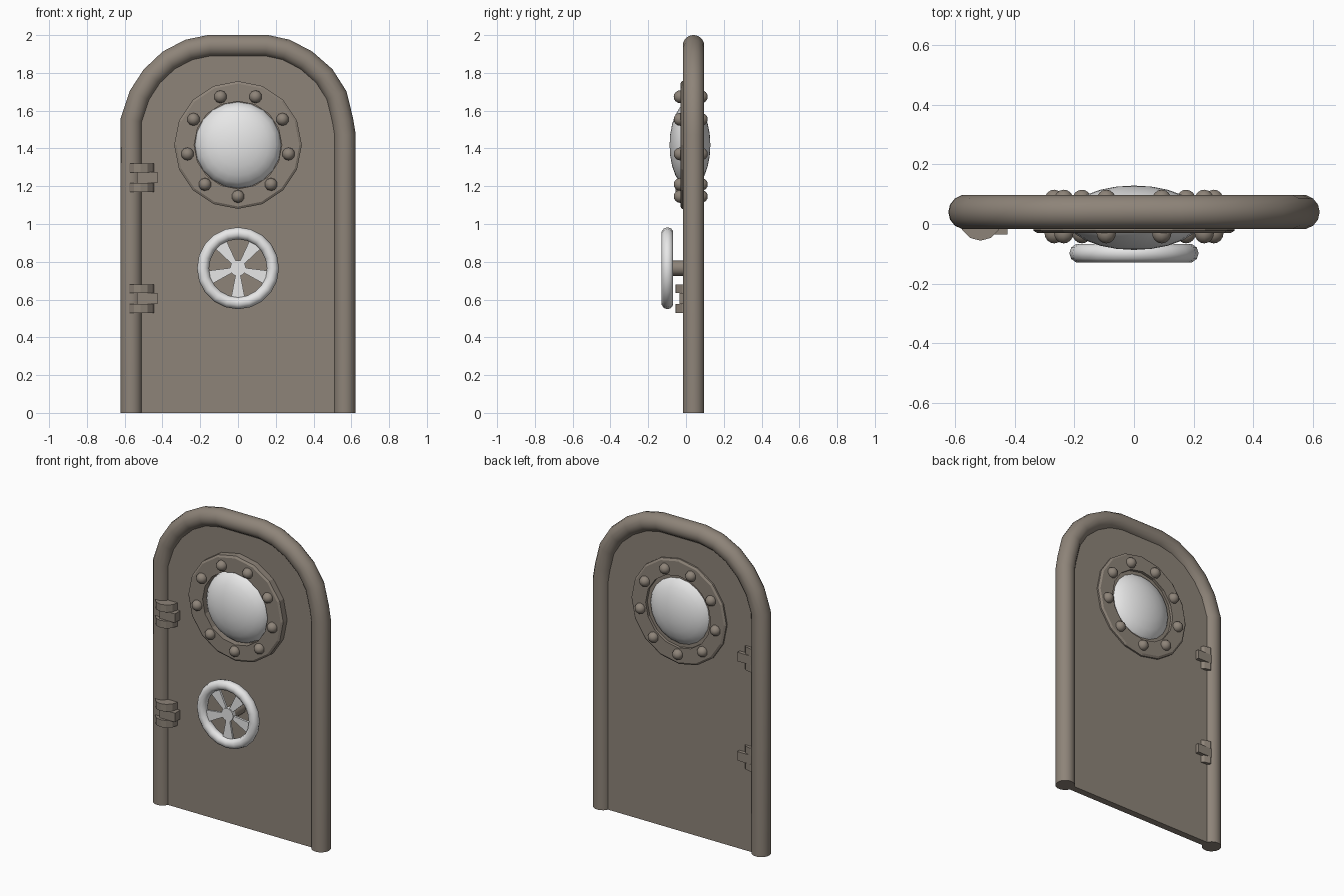
import bpy, bmesh, math
from mathutils import Vector, Matrix

if "Cube" in bpy.data.objects:
    bpy.data.objects.remove(bpy.data.objects["Cube"])


def material(name, rgb):
    m = bpy.data.materials.new(name)
    m.diffuse_color = (*rgb, 1)
    m.use_nodes = True
    m.node_tree.nodes["Principled BSDF"].inputs["Base Color"].default_value = m.diffuse_color
    return m


BROWN = material("weathered_brown_metal", (0.27, 0.23, 0.19))
WHITE = material("pale_white", (0.8, 0.8, 0.8))
ROT = Matrix.Rotation(math.pi / 2, 4, 'X')   # turns the z axis onto -y


def finish(bm, name, mat, angle=None):
    bmesh.ops.recalc_face_normals(bm, faces=bm.faces[:])
    me = bpy.data.meshes.new(name)
    bm.to_mesh(me)
    bm.free()
    me.materials.append(mat)
    ob = bpy.data.objects.new(name, me)
    bpy.context.collection.objects.link(ob)
    if angle:
        bpy.ops.object.select_all(action='DESELECT')
        ob.select_set(True)
        bpy.context.view_layer.objects.active = ob
        bpy.ops.object.shade_smooth_by_angle(angle=math.radians(angle))
    return ob


def lathe(bm, profile, segs, cx, cz):
    """Closed (radius, y) profile turned around the y axis."""
    rings = []
    for i in range(segs):
        a = 2 * math.pi * i / segs
        rings.append([bm.verts.new((cx + r * math.cos(a), y, cz + r * math.sin(a)))
                      for r, y in profile])
    n = len(profile)
    for i in range(segs):
        p, q = rings[i], rings[(i + 1) % segs]
        for j in range(n):
            k = (j + 1) % n
            bm.faces.new((p[j], p[k], q[k], q[j]))


def prism(bm, pts, y0, y1):
    """Front-view outline (x, z) pushed from y0 to y1."""
    a = [bm.verts.new((x, y0, z)) for x, z in pts]
    b = [bm.verts.new((x, y1, z)) for x, z in pts]
    bm.faces.new(a)
    bm.faces.new(b[::-1])
    for i in range(len(pts)):
        j = (i + 1) % len(pts)
        bm.faces.new((a[i], b[i], b[j], a[j]))


# centre line of the arched frame
PATH = [(-0.565, 0), (-0.563, 1.55), (-0.52, 1.68), (-0.455, 1.78), (-0.365, 1.865),
        (-0.26, 1.92), (-0.15, 1.943), (0.15, 1.943), (0.255, 1.92), (0.36, 1.865),
        (0.455, 1.782), (0.52, 1.68), (0.552, 1.55), (0.565, 1.47), (0.565, 0)]
FRAME_Y, TUBE_R = 0.04, 0.058

# arched tube frame
bm = bmesh.new()
pts = [Vector((x, FRAME_Y, z)) for x, z in PATH]
rings = []
for i, p in enumerate(pts):
    d0 = (p - pts[i - 1]).normalized() if i else Vector((0, 0, 1))
    d1 = (pts[i + 1] - p).normalized() if i < len(pts) - 1 else Vector((0, 0, -1))
    t = (d0 + d1).normalized()
    side = Vector((-t.z, 0, t.x)) / max(t.dot(d0), 0.5)
    rings.append([bm.verts.new(p + TUBE_R * (side * math.cos(a) + Vector((0, 1, 0)) * math.sin(a)))
                  for a in [2 * math.pi * k / 14 for k in range(14)]])
for p, q in zip(rings, rings[1:]):
    for k in range(14):
        m = (k + 1) % 14
        bm.faces.new((p[k], p[m], q[m], q[k]))
bm.faces.new(rings[0])
bm.faces.new(rings[-1])
finish(bm, "arched_frame", BROWN, 40)

# door panel
bm = bmesh.new()
prism(bm, PATH, 0.018, 0.062)
finish(bm, "door_panel", BROWN)

# porthole flange, visible on both sides
PZ, PY = 1.418, 0.025
bm = bmesh.new()
lathe(bm, [(0.232, -0.03), (0.325, -0.03), (0.338, -0.022), (0.338, 0.072),
           (0.325, 0.08), (0.232, 0.08)], 16, 0, PZ)
finish(bm, "porthole_flange", BROWN)

# porthole glass
bm = bmesh.new()
bmesh.ops.create_uvsphere(bm, u_segments=20, v_segments=12, radius=1,
                          matrix=Matrix.Translation((0, 0.021, PZ))
                          @ Matrix.Diagonal((0.229, 0.108, 0.229, 1)) @ ROT)
finish(bm, "porthole_glass", WHITE, 60)

# nine bolts front and back
bm = bmesh.new()
for i in range(9):
    a = math.radians(-90 + 40 * i)
    for s in (-1, 1):
        pos = (0.272 * math.cos(a), PY + s * 0.056, PZ + 0.272 * math.sin(a))
        bmesh.ops.create_uvsphere(bm, u_segments=10, v_segments=8, radius=0.034,
                                  matrix=Matrix.Translation(pos) @ ROT)
finish(bm, "porthole_bolts", BROWN, 60)

# wheel rim
WZ, WY = 0.766, -0.098
bm = bmesh.new()
lathe(bm, [(0.185 + 0.032 * math.cos(a), WY + 0.032 * math.sin(a))
           for a in [2 * math.pi * k / 10 for k in range(10)]], 20, 0, WZ)
finish(bm, "wheel_rim", WHITE, 60)

# tapered wheel spokes and hub
bm = bmesh.new()
for i in range(5):
    a = math.radians(-90 + 72 * i)
    c, s = math.cos(a), math.sin(a)
    outline = [(0.03, -0.012), (0.175, -0.04), (0.175, 0.04), (0.03, 0.012)]
    prism(bm, [(r * c - w * s, WZ + r * s + w * c) for r, w in outline], -0.104, -0.09)
bmesh.ops.create_cone(bm, cap_ends=True, segments=12, radius1=0.042, radius2=0.042, depth=0.026,
                      matrix=Matrix.Translation((0, -0.097, WZ)) @ ROT)
finish(bm, "wheel_spokes", WHITE)

# wheel shaft
bm = bmesh.new()
bmesh.ops.create_cone(bm, cap_ends=True, segments=12, radius1=0.041, radius2=0.041, depth=0.11,
                      matrix=Matrix.Translation((0, -0.03, WZ)) @ ROT)
finish(bm, "wheel_shaft", BROWN, 40)

# hinges: two round knuckles with a block between them
for name, z in (("lower_hinge", 0.605), ("upper_hinge", 1.245)):
    bm = bmesh.new()
    for s in (-1, 1):
        bmesh.ops.create_cone(bm, cap_ends=True, segments=12, radius1=0.071, radius2=0.071,
                              depth=0.047, matrix=Matrix.Translation((-0.515, 0.015, z + s * 0.052)))
    bmesh.ops.create_cube(bm, size=1, matrix=Matrix.Translation((-0.48, 0.025, z))
                          @ Matrix.Diagonal((0.11, 0.12, 0.058, 1)))
    finish(bm, name, BROWN)
